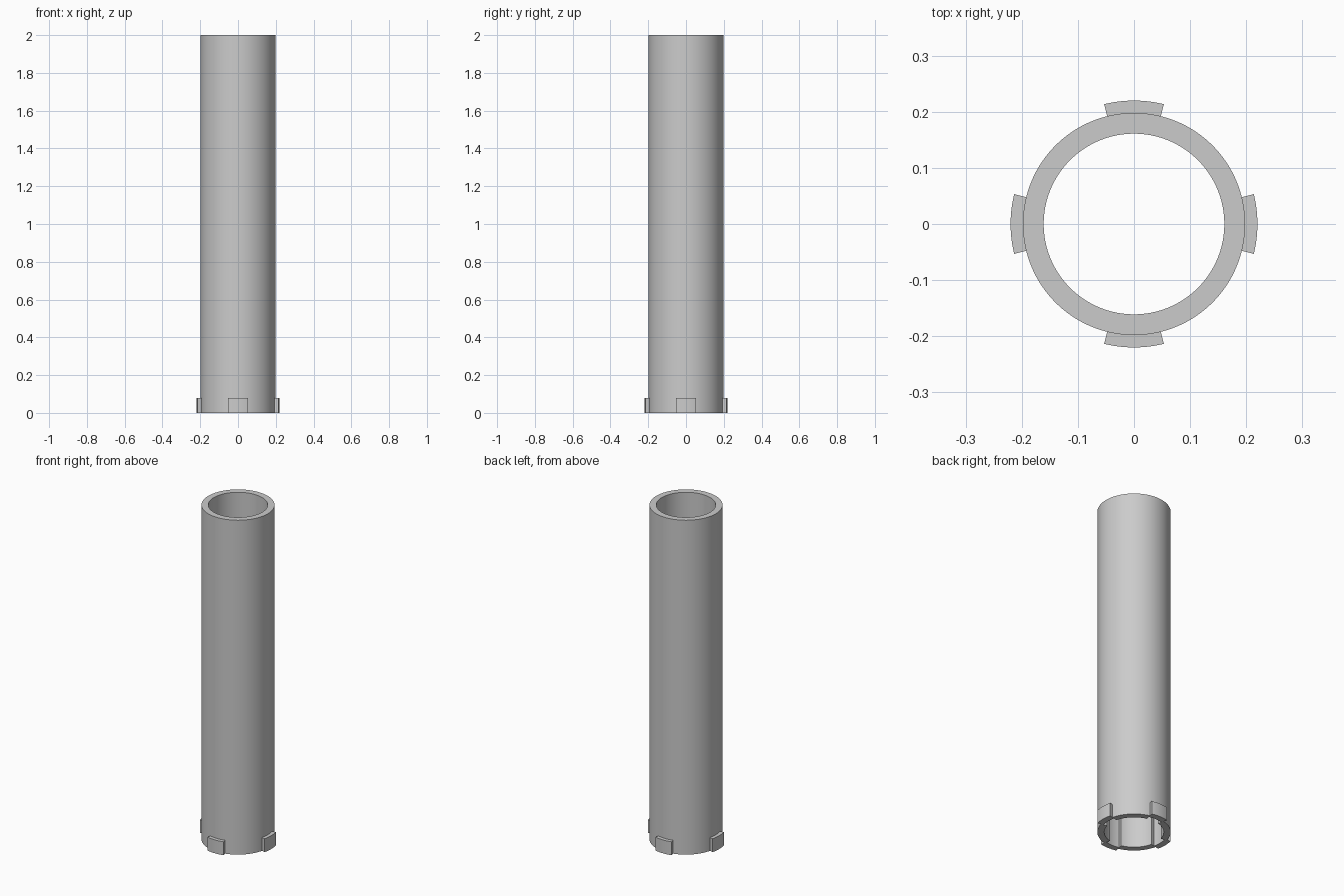
import bpy, bmesh, math

cube = bpy.data.objects.get("Cube")
if cube:
    bpy.data.objects.remove(cube)

OUTER, INNER, HEIGHT = 0.198, 0.161, 2.0
TAB_RADIUS, TAB_HEIGHT = 0.22, 0.08
GROOVE_RADIUS, GROOVE_TOP = 0.184, 0.4
HALF_ANGLE = math.radians(14)

grey = bpy.data.materials.new("plain grey")
grey.use_nodes = True
colour = (0.6, 0.6, 0.6, 1)
grey.diffuse_color = colour
grey.node_tree.nodes["Principled BSDF"].inputs["Base Color"].default_value = colour


def ring_part(name, r0, r1, z0, z1, start, end, steps):
    """Solid with a rectangular section swept about z; a whole turn closes up."""
    closed = end - start > 6.28
    bm = bmesh.new()
    section = [(r0, z0), (r1, z0), (r1, z1), (r0, z1)]
    rows = []
    for i in range(steps if closed else steps + 1):
        a = start + (end - start) * i / steps
        rows.append([bm.verts.new((r * math.cos(a), r * math.sin(a), z))
                     for r, z in section])
    for i in range(steps):
        p, q = rows[i], rows[(i + 1) % len(rows)]
        for j in range(4):
            k = (j + 1) % 4
            bm.faces.new((p[j], p[k], q[k], q[j]))
    if not closed:
        bm.faces.new(rows[0])
        bm.faces.new(rows[-1])
    bmesh.ops.recalc_face_normals(bm, faces=bm.faces)
    mesh = bpy.data.meshes.new(name)
    bm.to_mesh(mesh)
    bm.free()
    mesh.materials.append(grey)
    obj = bpy.data.objects.new(name, mesh)
    bpy.context.collection.objects.link(obj)
    return obj


def smooth(obj):
    bpy.ops.object.select_all(action='DESELECT')
    obj.select_set(True)
    bpy.context.view_layer.objects.active = obj
    bpy.ops.object.shade_smooth_by_angle(angle=math.radians(30))


# Hollow tube
tube = ring_part("tube", INNER, OUTER, 0, HEIGHT, 0, math.tau, 128)

# Outer tabs at the foot, each with a key groove inside the bore behind it
cutters = []
for i, side in enumerate(("left", "back", "right", "front")):
    mid = i * math.pi / 2
    span = (mid - HALF_ANGLE, mid + HALF_ANGLE)
    tab = ring_part(side + "_tab", OUTER - 0.001, TAB_RADIUS, 0, TAB_HEIGHT, *span, 12)
    smooth(tab)
    cutter = ring_part(side + "_groove_cutter", INNER - 0.03, GROOVE_RADIUS,
                       -0.05, GROOVE_TOP, *span, 12)
    cutter.hide_render = True
    cutters.append(cutter)
    cut = tube.modifiers.new(side + " groove", 'BOOLEAN')
    cut.operation = 'DIFFERENCE'
    cut.solver = 'EXACT'
    cut.object = cutter

# Apply the cuts and remove the cutters
bpy.ops.object.select_all(action='DESELECT')
bpy.context.view_layer.objects.active = tube
tube.select_set(True)
for name in [m.name for m in tube.modifiers]:
    bpy.ops.object.modifier_apply(modifier=name)
for cutter in cutters:
    bpy.data.objects.remove(cutter)
smooth(tube)
